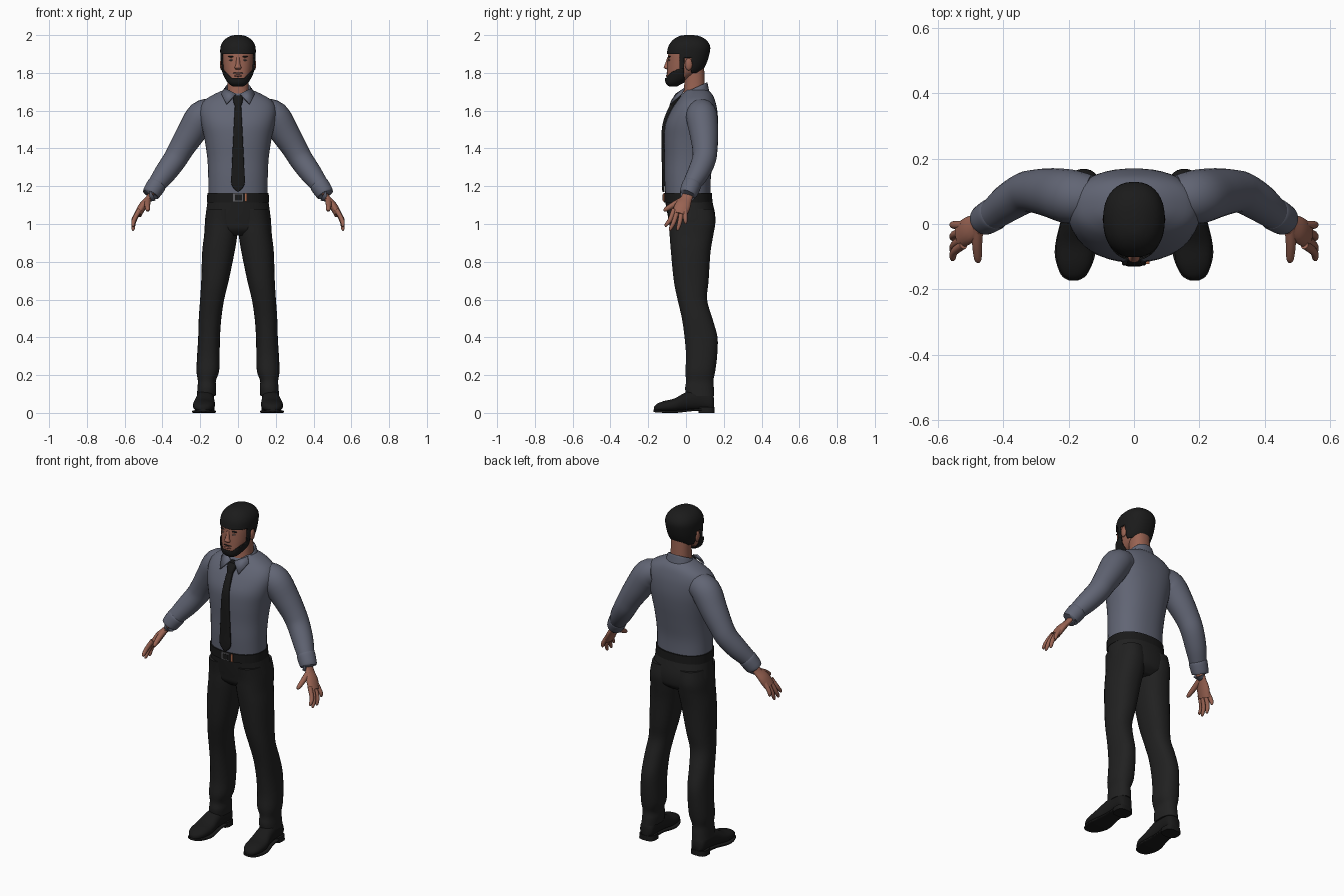
import bpy, bmesh, math
from mathutils import Vector

cube = bpy.data.objects.get("Cube")
if cube:
    bpy.data.objects.remove(cube)


def material(name, *rgb):
    m = bpy.data.materials.new(name)
    m.use_nodes = True
    m.diffuse_color = (*rgb, 1)
    m.node_tree.nodes["Principled BSDF"].inputs["Base Color"].default_value = (*rgb, 1)
    return m


SHIRT = material("slate_cloth", .12, .13, .175)
BLACK = material("black_cloth", .015, .015, .015)
LEATHER = material("black_leather", .01, .01, .01)
SKIN = material("skin", .32, .125, .085)
HAIR = material("black_hair", .011, .011, .011)
LIPS = material("lip", .22, .08, .06)
EYE = material("eye", .16, .12, .11)
METAL = material("buckle_metal", .12, .12, .13)
COPPER = material("copper", .4, .14, .07)


def finish(name, bm, mat, mirror=False):
    bmesh.ops.recalc_face_normals(bm, faces=bm.faces)
    me = bpy.data.meshes.new(name)
    bm.to_mesh(me)
    bm.free()
    me.materials.append(mat)
    me.shade_smooth()
    me.set_sharp_from_angle(angle=.8)
    ob = bpy.data.objects.new(name, me)
    bpy.context.collection.objects.link(ob)
    if mirror:
        ob.modifiers.new("mirror", "MIRROR").use_clip = False
    return ob


def smooth(rows, steps):
    """Catmull-Rom interpolation of equal-length tuples."""
    p = [rows[0], *rows, rows[-1]]
    out = []
    for i in range(len(rows) - 1):
        for k in range(steps):
            t = k / steps
            out.append([.5 * (2 * b + (c - a) * t + (2 * a - 5 * b + 4 * c - d) * t * t
                              + (3 * b - a - 3 * c + d) * t ** 3)
                        for a, b, c, d in zip(*p[i:i + 4])])
    return out + [list(rows[-1])]


def skin_rings(rings):
    bm = bmesh.new()
    vs = [[bm.verts.new(co) for co in ring] for ring in rings]
    n = len(vs[0])
    for a, b in zip(vs, vs[1:]):
        for i in range(n):
            j = (i + 1) % n
            bm.faces.new((a[i], a[j], b[j], b[i]))
    bm.faces.new(vs[0])
    bm.faces.new(vs[-1])
    return bm


def loft_mesh(rows, axis="z", power=2.3, n=32, steps=4):
    """Rows: position on axis, centre x, half width, low and high of the third axis."""
    rings = []
    for t, x, r, lo, hi in smooth(rows, steps):
        ring = []
        for i in range(n):
            a = math.tau * (i + .5) / n
            c, s = [math.copysign(abs(f(a)) ** (2 / power), f(a)) for f in (math.cos, math.sin)]
            u, v = x + r * c, (lo + hi) / 2 + (hi - lo) / 2 * s
            ring.append((u, v, t) if axis == "z" else (u, t, v))
        rings.append(ring)
    return skin_rings(rings)


def loft(name, mat, rows, mirror=False, **kw):
    return finish(name, loft_mesh(rows, **kw), mat, mirror)


def tube(name, mat, pts, wide=(0, 1, 0), flat=1, n=16):
    """Points: x, y, z, radius; mirrored to the other side."""
    pts = smooth(pts, 4)
    rings = []
    for i, p in enumerate(pts):
        d = (Vector(pts[min(i + 1, len(pts) - 1)][:3]) - Vector(pts[max(i - 1, 0)][:3])).normalized()
        w = Vector(wide)
        b = (w - d * w.dot(d)).normalized()
        q = d.cross(b) * flat
        rings.append([Vector(p[:3]) + p[3] * (b * math.cos(math.tau * k / n) + q * math.sin(math.tau * k / n))
                      for k in range(n)])
    return finish(name, skin_rings(rings), mat, True)


def blob(name, mat, loc, size, mirror=False, box=False):
    bm = bmesh.new()
    if box:
        bmesh.ops.create_cube(bm, size=2)
    else:
        bmesh.ops.create_uvsphere(bm, u_segments=16, v_segments=10, radius=1)
    for v in bm.verts:
        v.co = Vector(loc) + v.co * Vector(size)
    return finish(name, bm, mat, mirror)


# Shirt body and sleeves
loft("shirt_body", SHIRT, [
    (1.15, 0, .157, -.11, .13), (1.25, 0, .158, -.115, .132), (1.35, 0, .163, -.115, .147),
    (1.45, 0, .178, -.117, .163), (1.53, 0, .195, -.11, .17), (1.6, 0, .203, -.08, .166),
    (1.65, 0, .183, -.048, .155), (1.685, 0, .13, -.02, .14), (1.71, 0, .075, 0, .115)], n=40)
tube("sleeves", SHIRT, [
    (.13, .08, 1.595, .07), (.19, .083, 1.57, .083), (.25, .095, 1.48, .076), (.3, .1, 1.4, .067),
    (.335, .095, 1.34, .063), (.385, .065, 1.27, .058), (.43, .03, 1.21, .048), (.45, .018, 1.18, .043)], n=24)
tube("cuffs", SHIRT, [(.425, .033, 1.215, .046), (.432, .029, 1.205, .051),
                      (.46, .012, 1.162, .047), (.463, .01, 1.157, .04)], n=24)

# Collar band, sloping down to the front, with two points
bm = loft_mesh([(1.66, 0, .088, -.04, .125), (1.695, 0, .078, -.03, .118),
                (1.72, 0, .066, -.02, .112), (1.69, 0, .058, -.01, .105)], steps=3)
for v in bm.verts:
    v.co.z += (v.co.y - .045) * .45
finish("collar_band", bm, SHIRT)
bm = bmesh.new()
bm.faces.new([bm.verts.new(c) for c in (
    (.01, -.05, 1.685), (.07, -.005, 1.715), (.087, -.022, 1.685), (.06, -.08, 1.632))])
points = finish("collar_points", bm, SHIRT, True)
points.modifiers.new("thickness", "SOLIDIFY").thickness = .008

# Tie
loft("tie_blade", LEATHER, [
    (1.17, 0, .003, -.125, -.115), (1.21, 0, .035, -.128, -.112), (1.3, 0, .033, -.128, -.112),
    (1.45, 0, .026, -.13, -.112), (1.53, 0, .022, -.124, -.105), (1.6, 0, .018, -.1, -.075),
    (1.63, 0, .017, -.084, -.06)], power=4, n=16)
loft("tie_knot", LEATHER, [(1.625, 0, .017, -.088, -.06), (1.65, 0, .025, -.08, -.04),
                           (1.68, 0, .027, -.062, -.02)], power=3, n=16)

# Belt and buckle
loft("belt", LEATHER, [(1.115, 0, .164, -.117, .14), (1.165, 0, .163, -.118, .138)], n=40, steps=1)
blob("buckle_frame", METAL, (0, -.119, 1.14), (.026, .004, .022), box=True)
blob("buckle_middle", LEATHER, (.003, -.121, 1.14), (.019, .004, .015), box=True)
blob("belt_loop", COPPER, (.042, -.118, 1.14), (.006, .005, .022), box=True)

# Trousers
loft("trouser_seat", BLACK, [
    (.94, 0, .12, -.05, .11), (.97, 0, .165, -.08, .145), (1.01, 0, .175, -.09, .155),
    (1.06, 0, .17, -.1, .153), (1.13, 0, .16, -.112, .137)], n=40)
loft("trouser_legs", BLACK, [
    (.09, .168, .05, 0, .15), (.13, .165, .05, -.005, .148), (.17, .165, .048, 0, .145),
    (.22, .16, .06, -.004, .155), (.3, .157, .06, 0, .165), (.4, .153, .058, -.008, .167),
    (.5, .148, .06, -.022, .14), (.6, .137, .064, -.045, .112), (.7, .122, .073, -.065, .12),
    (.85, .104, .086, -.08, .13), (.94, .092, .088, -.087, .145), (1.01, .089, .086, -.09, .156),
    (1.08, .085, .08, -.1, .147)], True, n=28)

# Shoes with sole and heel
loft("shoe_uppers", LEATHER, [
    (-.17, .185, .012, .01, .032), (-.155, .184, .035, .008, .047), (-.12, .182, .053, .006, .062),
    (-.06, .18, .058, .006, .077), (0, .175, .05, .012, .11), (.07, .172, .045, .015, .13),
    (.13, .17, .042, .012, .11), (.148, .17, .025, .02, .08)], True, axis="y", n=24)
loft("shoe_soles", LEATHER, [
    (-.173, .185, .014, .006, .018), (-.155, .184, .04, .002, .015), (-.1, .181, .061, 0, .014),
    (-.05, .179, .06, 0, .014), (.02, .176, .047, .008, .02), (.09, .172, .046, .012, .026)],
     True, axis="y", power=5, n=24)
loft("shoe_heels", LEATHER, [(0, .172, .05, .065, .15), (.03, .172, .047, .065, .15)], True, power=3, n=24, steps=1)

# Hands
tube("palms", SKIN, [(.45, .018, 1.175, .03), (.475, .002, 1.135, .031),
                     (.505, -.018, 1.095, .042), (.53, -.035, 1.05, .04)], flat=.5)
FINGERS = (("index", -.064, -.105, .985), ("middle", -.045, -.082, .965),
           ("ring", -.022, -.043, .965), ("little", -.004, -.002, 1.0))
for name, base, tip, z in FINGERS:
    tube(name + "_fingers", SKIN, [(.522, base, 1.075, .013), (.55, (base + tip) / 2, (1.06 + z) / 2, .012),
                                   (.555, tip, z + .01, .009), (.555, tip, z, .003)], n=10)
tube("thumbs", SKIN, [(.478, -.01, 1.13, .018), (.48, -.06, 1.105, .016), (.478, -.105, 1.078, .012),
                      (.477, -.118, 1.07, .004)], wide=(0, 0, 1), n=10)

# Neck and head
HEAD = [(1.737, 0, .022, -.085, -.05), (1.75, 0, .042, -.098, -.03), (1.775, 0, .06, -.102, .025),
        (1.81, 0, .075, -.1, .075), (1.85, 0, .082, -.098, .1), (1.9, 0, .086, -.094, .116),
        (1.94, 0, .084, -.085, .12), (1.97, 0, .066, -.062, .1), (1.988, 0, .035, -.03, .065),
        (1.993, 0, .006, .01, .025)]
loft("neck", SKIN, [(1.66, 0, .062, -.02, .1), (1.73, 0, .056, -.01, .1), (1.85, 0, .056, -.005, .095)])
loft("head", SKIN, HEAD, n=40)
loft("nose", SKIN, [(1.818, 0, .012, -.102, -.085), (1.828, 0, .018, -.118, -.085),
                    (1.845, 0, .012, -.112, -.085), (1.885, 0, .008, -.098, -.08)], n=16)
blob("ears", SKIN, (.085, .014, 1.845), (.011, .02, .032), True)
blob("eyes", EYE, (.033, -.088, 1.868), (.014, .006, .005), True)
blob("eyebrows", HAIR, (.035, -.087, 1.886), (.019, .008, .004), True)
blob("lips", LIPS, (0, -.1, 1.785), (.022, .007, .006))


def head_shell(name, offset, cuts, keep):
    """Raised copy of the head surface, cut along planes and kept by a rule."""
    bm = loft_mesh(HEAD, n=40)
    bmesh.ops.recalc_face_normals(bm, faces=bm.faces)
    bm.normal_update()
    for v, nor in [(v, v.normal.copy()) for v in bm.verts]:
        v.co += nor * offset
    for co, no in cuts:
        bmesh.ops.bisect_plane(bm, geom=bm.verts[:] + bm.edges[:] + bm.faces[:], plane_co=co, plane_no=no)
    drop = [f for f in bm.faces if not keep(f.calc_center_median())]
    bmesh.ops.delete(bm, geom=drop, context="FACES")
    ob = finish(name, bm, HAIR)
    ob.modifiers.new("thickness", "SOLIDIFY").thickness = offset


def flat_cut(z):
    return (0, 0, z), (0, 0, 1)


def depth_cut(y):
    return (0, y, 0), (0, 1, 0)


# Hair: fringe, sideburns and nape
head_shell("hair", .008,
           [flat_cut(1.9), flat_cut(1.88), flat_cut(1.8), depth_cut(-.035), depth_cut(-.01), depth_cut(.03)],
           lambda c: c.z > 1.9 or (c.y > -.035 and c.z > 1.88)
           or (c.z > 1.8 and (-.035 < c.y < -.01 or c.y > .03)))

# Beard along the jaw, with a thin moustache
head_shell("beard", .005,
           [flat_cut(1.774), depth_cut(-.01), ((0, 0, 1.74), (1, 0, -1)), ((0, 0, 1.74), (-1, 0, -1))],
           lambda c: c.y < -.01 and (c.z < 1.774 or c.z < 1.74 + abs(c.x)))
blob("moustache", HAIR, (0, -.098, 1.799), (.028, .006, .004))
